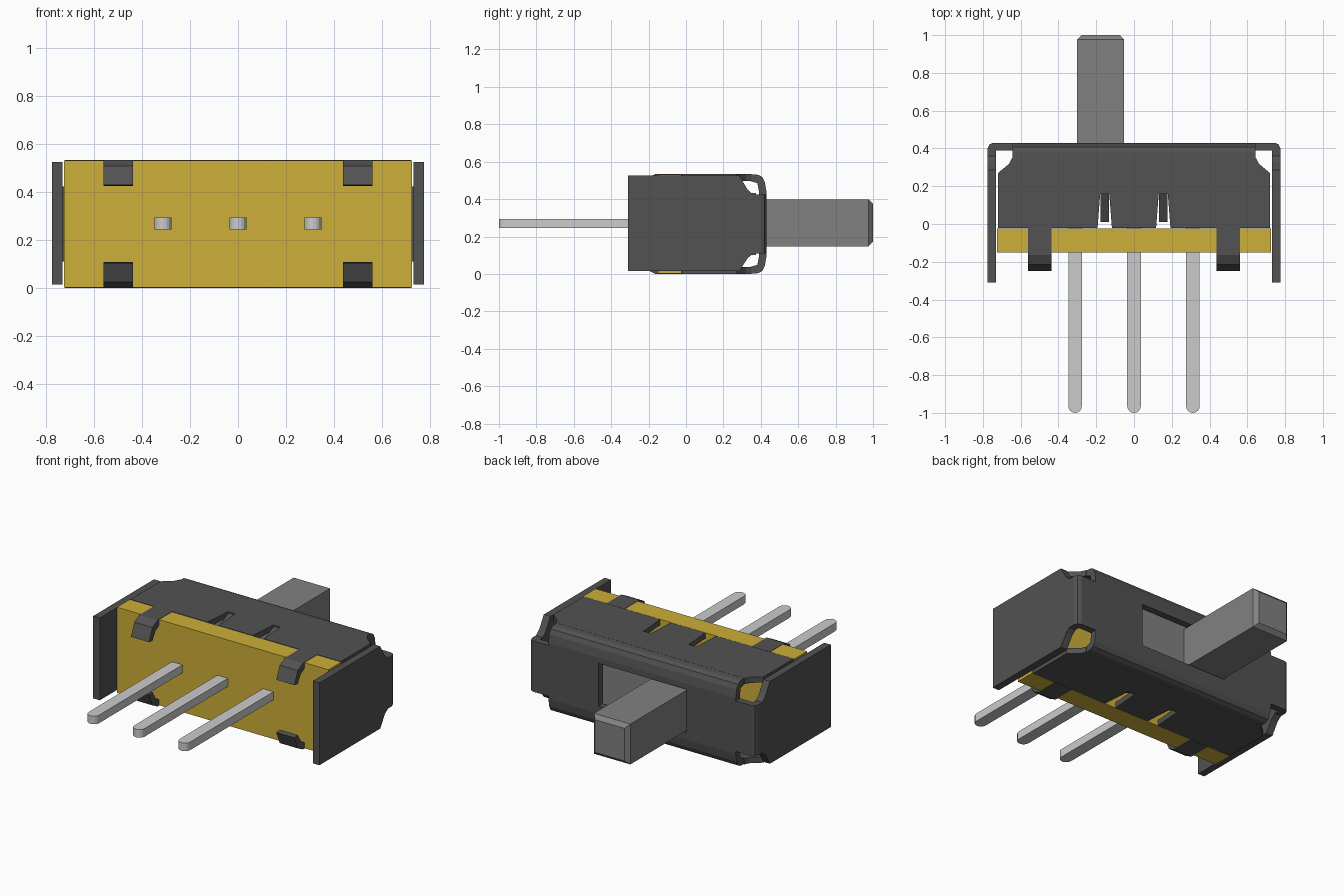
import bpy, bmesh, math
from mathutils import Vector

if "Cube" in bpy.data.objects:
    bpy.data.objects.remove(bpy.data.objects["Cube"])

H = 0.534  # overall height, shell is symmetric about H / 2


def material(name, rgb):
    m = bpy.data.materials.new(name)
    m.diffuse_color = (*rgb, 1)
    m.use_nodes = True
    m.node_tree.nodes["Principled BSDF"].inputs["Base Color"].default_value = m.diffuse_color
    return m


GOLD = material("mustard_plastic", (0.61, 0.43, 0.04))
DARK = material("dark_metal", (0.085, 0.085, 0.085))
GREY = material("grey_plastic", (0.22, 0.22, 0.22))
PALE = material("pale_metal", (0.60, 0.60, 0.60))


def prism(name, pts, axis, a, b, mat):
    """Extrude a 2D outline along an axis; the other two axes keep xyz order."""
    def place(p, t):
        c = list(p)
        c.insert("xyz".index(axis), t)
        return Vector(c)
    bm = bmesh.new()
    lo = [bm.verts.new(place(p, a)) for p in pts]
    hi = [bm.verts.new(place(p, b)) for p in pts]
    bm.faces.new(lo)
    bm.faces.new(hi)
    n = len(pts)
    for i in range(n):
        j = (i + 1) % n
        bm.faces.new((lo[i], lo[j], hi[j], hi[i]))
    bmesh.ops.recalc_face_normals(bm, faces=bm.faces)
    me = bpy.data.meshes.new(name)
    bm.to_mesh(me)
    bm.free()
    me.materials.append(mat)
    ob = bpy.data.objects.new(name, me)
    bpy.context.collection.objects.link(ob)
    return ob


def box(name, x, y, z, mat):
    return prism(name, [(x[0], y[0]), (x[1], y[0]), (x[1], y[1]), (x[0], y[1])],
                 "z", z[0], z[1], mat)


def flip(pts):
    """Mirror a (y, z) outline from the upper plate to the lower one."""
    return [(y, H - z) for y, z in pts]


# Base block that carries the pins
box("base", (-0.725, 0.725), (-0.15, -0.025), (0.002, H - 0.002), GOLD)

# Three pins with rounded tips
for i, x in enumerate((-0.312, 0, 0.312)):
    r = 0.036
    tip = [(x + r * math.cos(t), -1 + r + r * math.sin(t))
           for t in (math.pi + k * math.pi / 8 for k in range(9))]
    prism(f"pin_{i}", tip + [(x + r, 0.0), (x - r, 0.0)], "z", 0.245, 0.295, PALE)

# Upper and lower shell plates: cut back corners and two tapered notches
notches = []
for c in (-0.155, 0.155):
    notches += [(c - 0.038, -0.022), (c - 0.024, 0.16), (c + 0.024, 0.16), (c + 0.038, -0.022)]
plate = ([(-0.72, -0.022)] + notches +
         [(0.72, -0.022), (0.72, 0.27), (0.66, 0.32), (0.645, 0.35),
          (-0.645, 0.35), (-0.66, 0.32), (-0.72, 0.27)])
bend = [(0.34, 0.533), (0.385, 0.53), (0.408, 0.518), (0.422, 0.49), (0.43, 0.44),
        (0.39, 0.44), (0.382, 0.485), (0.34, 0.498)]
tongue = [(0.165, 0.525), (0.165, 0.50), (0.02, 0.43), (0.01, 0.455)]
hook = [(-0.02, H), (-0.165, H), (-0.215, 0.508), (-0.248, 0.43), (-0.215, 0.425),
        (-0.185, 0.475), (-0.15, 0.498), (-0.02, 0.498)]
for side, z0, z1, f in (("upper", 0.498, 0.533, lambda p: p),
                        ("lower", H - 0.533, H - 0.498, flip)):
    prism(f"{side}_plate", plate, "z", z0, z1, DARK)
    prism(f"{side}_bend", f(bend), "x", -0.642, 0.642, DARK)
    for k, c in enumerate((-0.155, 0.155)):
        prism(f"{side}_tongue_{k}", f(tongue), "x", c - 0.022, c + 0.022, DARK)
    for k, c in enumerate((-0.498, 0.498)):
        prism(f"{side}_hook_{k}", f(hook), "x", c - 0.062, c + 0.062, DARK)

# Back wall around the slider slot
wall_y, lo, hi = (0.39, 0.43), 0.094, 0.44
box("wall_left", (-0.642, -0.305), wall_y, (lo, hi), DARK)
box("wall_right", (0.30, 0.642), wall_y, (lo, hi), DARK)
box("wall_top", (-0.305, 0.30), wall_y, (0.405, hi), DARK)
box("wall_bottom", (-0.305, 0.30), wall_y, (lo, 0.14), DARK)

# Side plates with cut corners, joined to the back wall by narrow bends
side_outline = [(-0.31, 0.015), (0.285, 0.015), (0.33, 0.085), (0.36, 0.11),
                (0.36, 0.424), (0.33, 0.45), (0.285, 0.525), (-0.31, 0.525)]
corner = [(0.642, 0.43), (0.745, 0.43), (0.766, 0.421), (0.775, 0.40), (0.775, 0.36),
          (0.73, 0.36), (0.73, 0.388), (0.642, 0.388)]
for name, s in (("left", -1), ("right", 1)):
    prism(f"{name}_side_plate", side_outline, "x", s * 0.73, s * 0.775, DARK)
    prism(f"{name}_corner_bend", [(s * x, y) for x, y in corner], "z", 0.11, 0.424, DARK)

# Slider: inner carriage and lever with a chamfered tip
box("slider_carriage", (-0.48, 0.42), (0.26, 0.375), (0.10, 0.434), GREY)
lever = box("slider_lever", (-0.302, -0.052), (0.37, 1.0), (0.148, 0.398), GREY)
bm = bmesh.new()
bm.from_mesh(lever.data)
tip_edges = [e for e in bm.edges if all(v.co.y > 0.99 for v in e.verts)]
bmesh.ops.bevel(bm, geom=tip_edges, offset=0.024, segments=1, affect="EDGES")
bm.to_mesh(lever.data)
bm.free()
